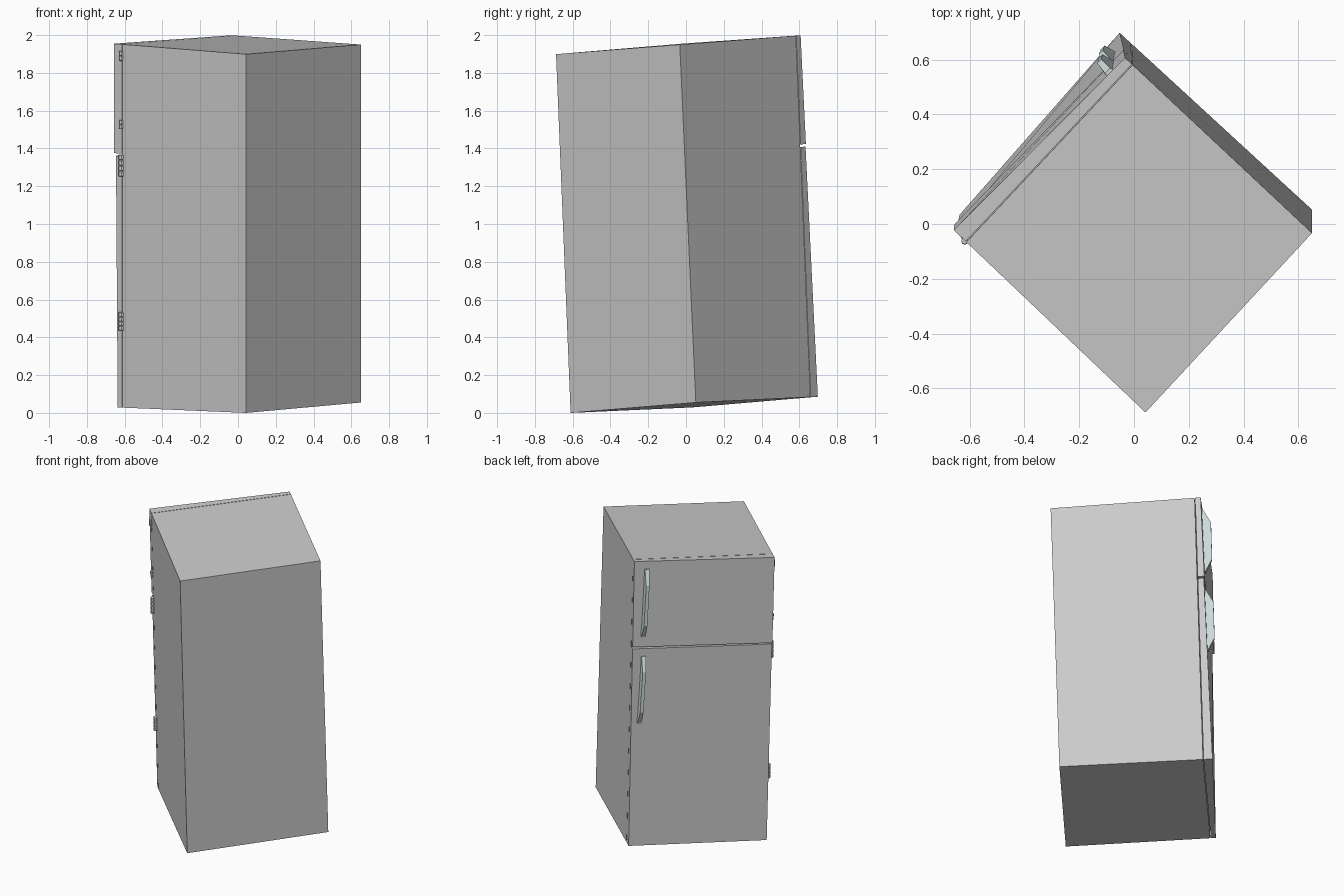
import bpy, bmesh, math
from mathutils import Vector as V

if "Cube" in bpy.data.objects:
    bpy.data.objects.remove(bpy.data.objects["Cube"])

# Cabinet corners, (bottom, top): the cabinet is leaning and slightly crooked
A = (V((0.042, -0.611, 0.0)), V((0.042, -0.688, 1.899)))
R = (V((0.650, 0.052, 0.055)), V((0.650, -0.033, 1.950)))
L = (V((-0.612, 0.010, 0.028)), V((-0.612, -0.066, 1.951)))
K = (V((-0.009, 0.658, 0.084)), V((-0.005, 0.581, 1.997)))


def place(u, v, w):
    """Map cabinet space (across, towards doors, up; each 0..1) to the leaning cabinet."""
    a, r, l, k = (c[0].lerp(c[1], w) if 0 <= w <= 1 else c[0] + (c[1] - c[0]) * w
                  for c in (A, R, L, K))
    p, q = a + (r - a) * u, l + (k - l) * u
    return p + (q - p) * v


def make(name, rings, color=None):
    """Closed solid made by bridging rings of cabinet-space points."""
    bm = bmesh.new()
    loops = [[bm.verts.new(place(*p)) for p in ring] for ring in rings]
    n = len(loops[0])
    for lo, hi in zip(loops, loops[1:]):
        for i in range(n):
            j = (i + 1) % n
            bm.faces.new((lo[i], lo[j], hi[j], hi[i]))
    bm.faces.new(loops[0][::-1])
    bm.faces.new(loops[-1])
    bmesh.ops.recalc_face_normals(bm, faces=bm.faces)
    me = bpy.data.meshes.new(name)
    bm.to_mesh(me)
    bm.free()
    ob = bpy.data.objects.new(name, me)
    bpy.context.collection.objects.link(ob)
    if color:
        me.materials.append(color)
    return ob


def rect(u0, u1, v0, va, vb, w):
    return [(u0, v0, w), (u1, v0, w), (u1, vb, w), (u0, va, w)]


# Cabinet
make("cabinet", [rect(0, 1, 0, 1, 1, w) for w in (0, 1)])

# Doors with slightly twisted fronts
make("lower_door", [rect(0, 1, 1.004, 1.038, 1.066, 0.0),
                    rect(0, 1, 1.004, 1.052, 1.046, 0.692)])
make("upper_door", [rect(0, 1, 1.004, 1.067, 1.050, 0.699),
                    rect(0, 1, 1.004, 1.070, 1.042, 1.0)])

# Handles: crooked bars with sloping ends
metal = bpy.data.materials.new("handle_metal")
metal.diffuse_color = (0.62, 0.71, 0.71, 1)
metal.use_nodes = True
metal.node_tree.nodes["Principled BSDF"].inputs["Base Color"].default_value = metal.diffuse_color


def handle(name, u_low, u_high, w_low, w_high):
    profile = [(0.0, 1.056, 0.022), (0.2, 1.105, 0.017),
               (0.8, 1.105, 0.017), (1.0, 1.056, 0.022)]
    rings = []
    for t, v, h in profile:
        u, w = u_low + (u_high - u_low) * t, w_low + (w_high - w_low) * t
        rings.append([(u - h, 1.03, w), (u + h, 1.03, w),
                      (u + h * 0.7, v, w), (u - h * 0.7, v, w)])
    make(name, rings, metal)


handle("upper_handle", 0.925, 0.91, 0.735, 0.972)
handle("lower_handle", 0.94, 0.92, 0.43, 0.665)


# Hinges: stacked knuckles along the seam
def hinge(name, w0, w1, count, radius):
    rings = []
    step = (w1 - w0) / count
    for i in range(count):
        for f, s in ((0.0, 0.6), (0.12, 1.0), (0.88, 1.0), (1.0, 0.6)):
            rings.append([(-0.004 + radius * s * math.cos(k * math.pi / 4),
                           1.006 + radius * s * math.sin(k * math.pi / 4),
                           w0 + step * (i + f)) for k in range(8)])
    make(name, rings)


hinge("upper_door_top_hinge", 0.955, 0.982, 2, 0.014)
hinge("upper_door_bottom_hinge", 0.768, 0.792, 2, 0.014)
hinge("lower_door_top_hinge", 0.636, 0.697, 4, 0.018)
hinge("lower_door_bottom_hinge", 0.212, 0.263, 4, 0.018)
